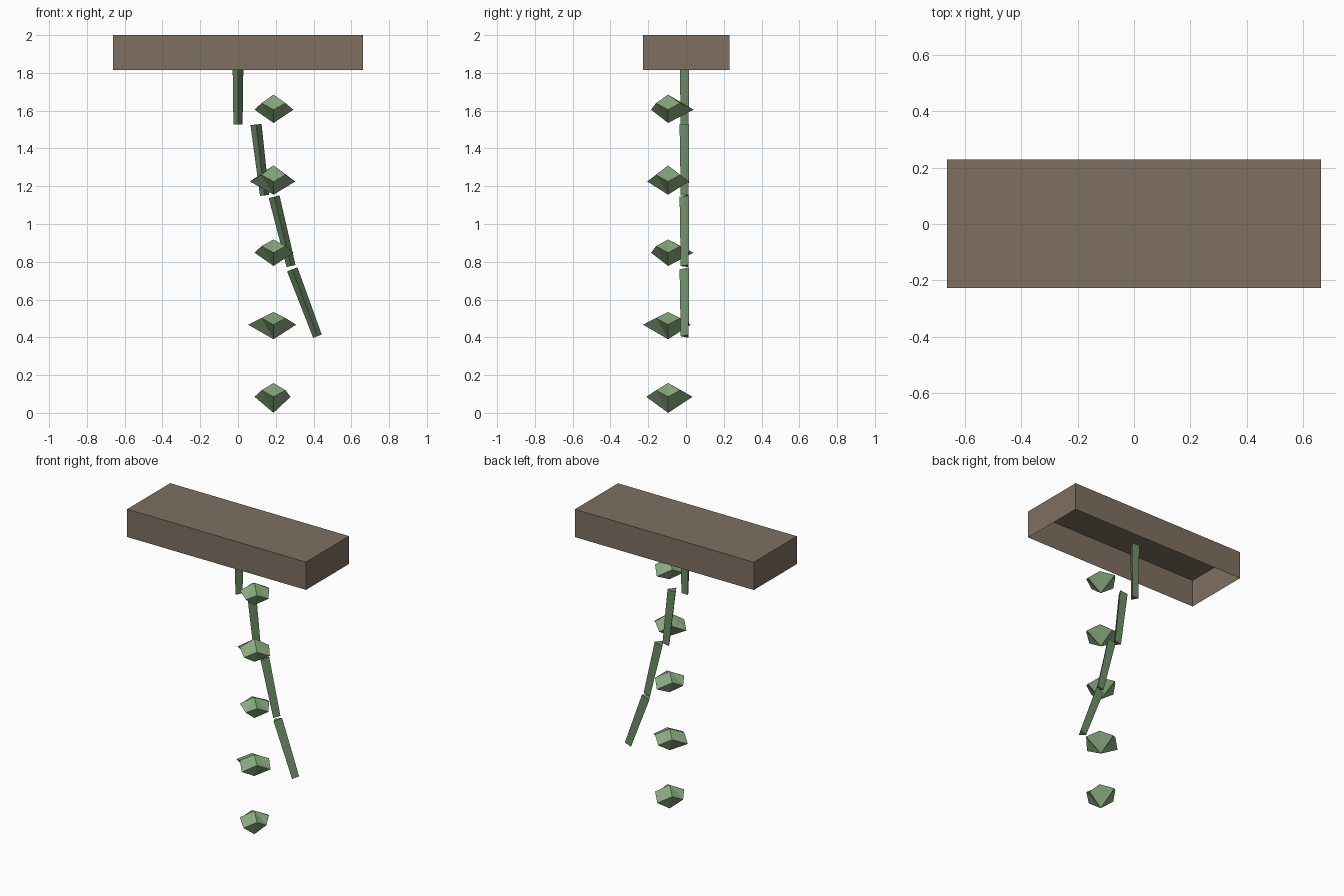
import bpy, bmesh, math
from mathutils import Matrix

if "Cube" in bpy.data.objects:
    bpy.data.objects.remove(bpy.data.objects["Cube"])


def material(name, color):
    m = bpy.data.materials.new(name)
    m.diffuse_color = (*color, 1)
    m.use_nodes = True
    m.node_tree.nodes["Principled BSDF"].inputs["Base Color"].default_value = m.diffuse_color
    return m


def finish(bm, name, mat, matrix=None):
    bmesh.ops.recalc_face_normals(bm, faces=bm.faces)
    mesh = bpy.data.meshes.new(name)
    bm.to_mesh(mesh)
    bm.free()
    mesh.materials.append(mat)
    ob = bpy.data.objects.new(name, mesh)
    bpy.context.collection.objects.link(ob)
    if matrix:
        ob.matrix_world = matrix
    return ob


brown = material("rock", (0.21, 0.16, 0.12))
stem_green = material("stem_green", (0.16, 0.27, 0.14))
leaf_green = material("leaf_green", (0.25, 0.40, 0.21))

# Overhead ledge: a thin shell with an open underside
bm = bmesh.new()
bmesh.ops.create_cube(bm, size=1)
bmesh.ops.scale(bm, vec=(1.326, 0.456, 0.186), verts=bm.verts)
bm.faces.ensure_lookup_table()
bottom = [f for f in bm.faces if f.normal.z < -0.5]
bmesh.ops.delete(bm, geom=bottom, context='FACES_ONLY')
finish(bm, "ledge", brown, Matrix.Translation((0, 0.001, 1.907)))

# Vine stem: tapered three-sided segments, each tilted a little more
for i in range(4):
    bm = bmesh.new()
    bmesh.ops.create_cone(bm, cap_ends=True, segments=3, radius1=0.028,
                          radius2=0.034, depth=0.378)
    v = max(bm.verts, key=lambda p: p.co.xy.length)
    turn = -math.pi / 2 - math.atan2(v.co.y, v.co.x)
    bmesh.ops.rotate(bm, verts=bm.verts, matrix=Matrix.Rotation(turn, 3, 'Z'))
    place = (Matrix.Translation((0.118 * i, 0, 1.717 - 0.378 * i))
             @ Matrix.Rotation(-0.12 * i, 4, 'Y'))
    finish(bm, f"stem_{i + 1}", stem_green, place)

# Leaf clumps: four low tips (+x, +y, -x, -y) with raised corners between
clumps = [  # z, top, bottom, tip lengths
    (1.605, 0.08, 0.07, (0.105, 0.135, 0.10, 0.09)),
    (1.225, 0.085, 0.07, (0.115, 0.11, 0.125, 0.11)),
    (0.848, 0.07, 0.07, (0.105, 0.135, 0.10, 0.09)),
    (0.467, 0.067, 0.077, (0.12, 0.12, 0.135, 0.133)),
    (0.085, 0.073, 0.085, (0.09, 0.13, 0.10, 0.115)),
]
for n, (z, top, low, tips) in enumerate(clumps):
    bm = bmesh.new()
    ring = []
    for k in range(8):
        a = k * math.pi / 4
        r, h = (tips[k // 2], 0) if k % 2 == 0 else (0.09, 0.035)
        ring.append(bm.verts.new((r * math.cos(a), r * math.sin(a), h)))
    up = bm.verts.new((0, 0, top))
    down = bm.verts.new((0, 0, -low))
    for k in range(8):
        a, b = ring[k], ring[(k + 1) % 8]
        bm.faces.new((a, b, up))
        bm.faces.new((b, a, down))
    finish(bm, f"leaf_clump_{n + 1}", leaf_green,
           Matrix.Translation((0.188, -0.095, z)))
